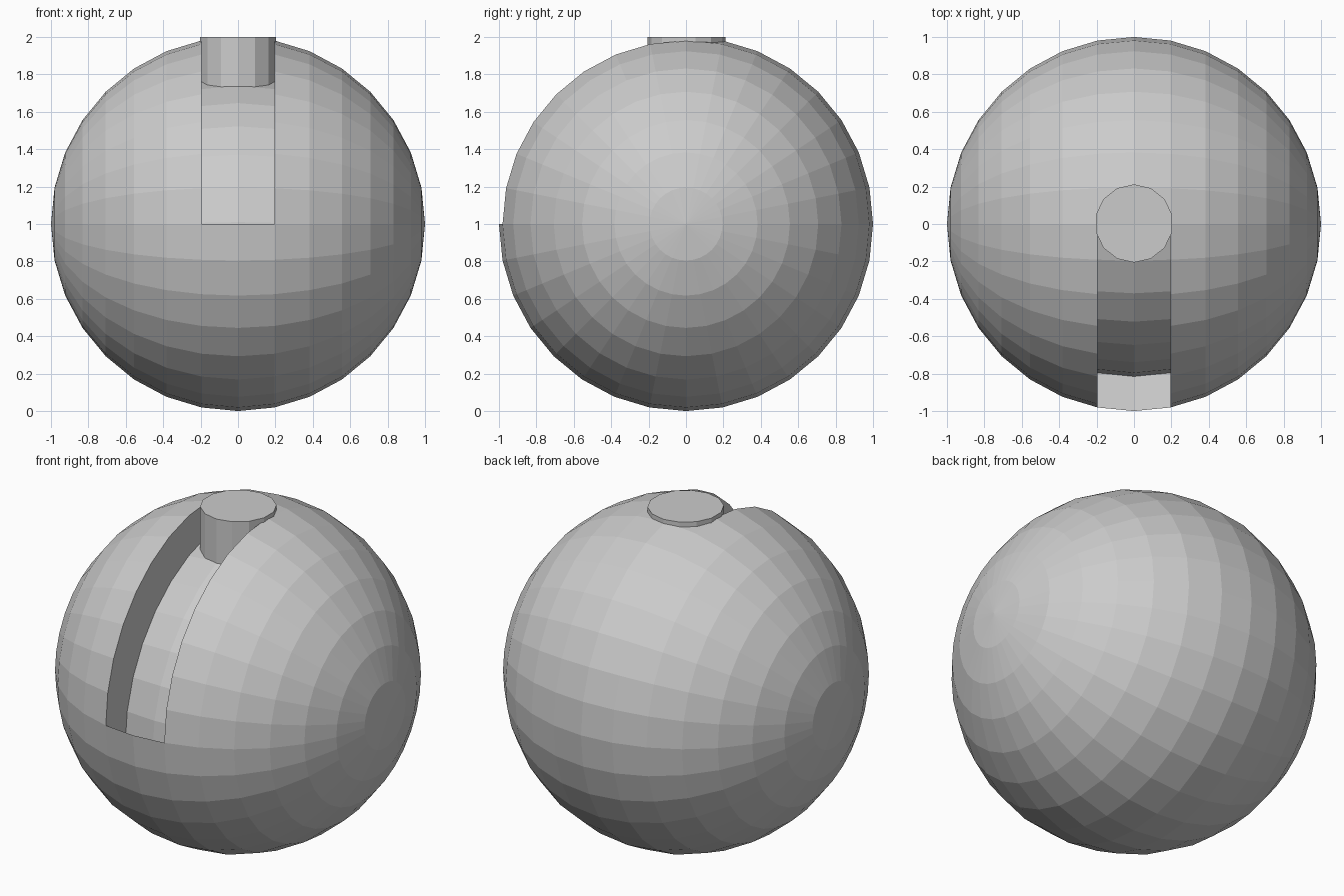
import bpy, bmesh, math
from mathutils import Matrix

if "Cube" in bpy.data.objects:
    bpy.data.objects.remove(bpy.data.objects["Cube"])


def finish(bm, name):
    bmesh.ops.recalc_face_normals(bm, faces=bm.faces[:])
    mesh = bpy.data.meshes.new(name)
    bm.to_mesh(mesh)
    bm.free()
    obj = bpy.data.objects.new(name, mesh)
    bpy.context.collection.objects.link(obj)
    return obj


# Ball: low-poly sphere with its poles on the x axis
bm = bmesh.new()
bmesh.ops.create_uvsphere(bm, u_segments=32, v_segments=16, radius=1)
bm.transform(Matrix.Rotation(math.radians(90), 4, 'Y'))

# Groove: front quarter of the two middle face columns, pushed inward diagonally
strip = []
for f in bm.faces:
    c = f.calc_center_median()
    if abs(c.x) < 0.15 and c.y < 0 and c.z > 0:
        strip.append(f)
result = bmesh.ops.extrude_face_region(bm, geom=strip)
left_over = [f for f in strip if f.is_valid]
if left_over:
    bmesh.ops.delete(bm, geom=left_over, context='FACES')
pushed = [v for v in result['geom'] if isinstance(v, bmesh.types.BMVert)]
bmesh.ops.translate(bm, verts=pushed, vec=(0, 0.185, -0.185))
bm.transform(Matrix.Translation((0, 0, 1)))
finish(bm, "grooved_ball")

# Peg: 14-sided cylinder set in the top of the groove
bottom, top = 1.6, 2.001
bm = bmesh.new()
bmesh.ops.create_cone(bm, cap_ends=True, segments=14, radius1=0.209, radius2=0.209,
                      depth=top - bottom,
                      matrix=Matrix.Translation((0, 0.003, (top + bottom) / 2)))
finish(bm, "top_peg")
